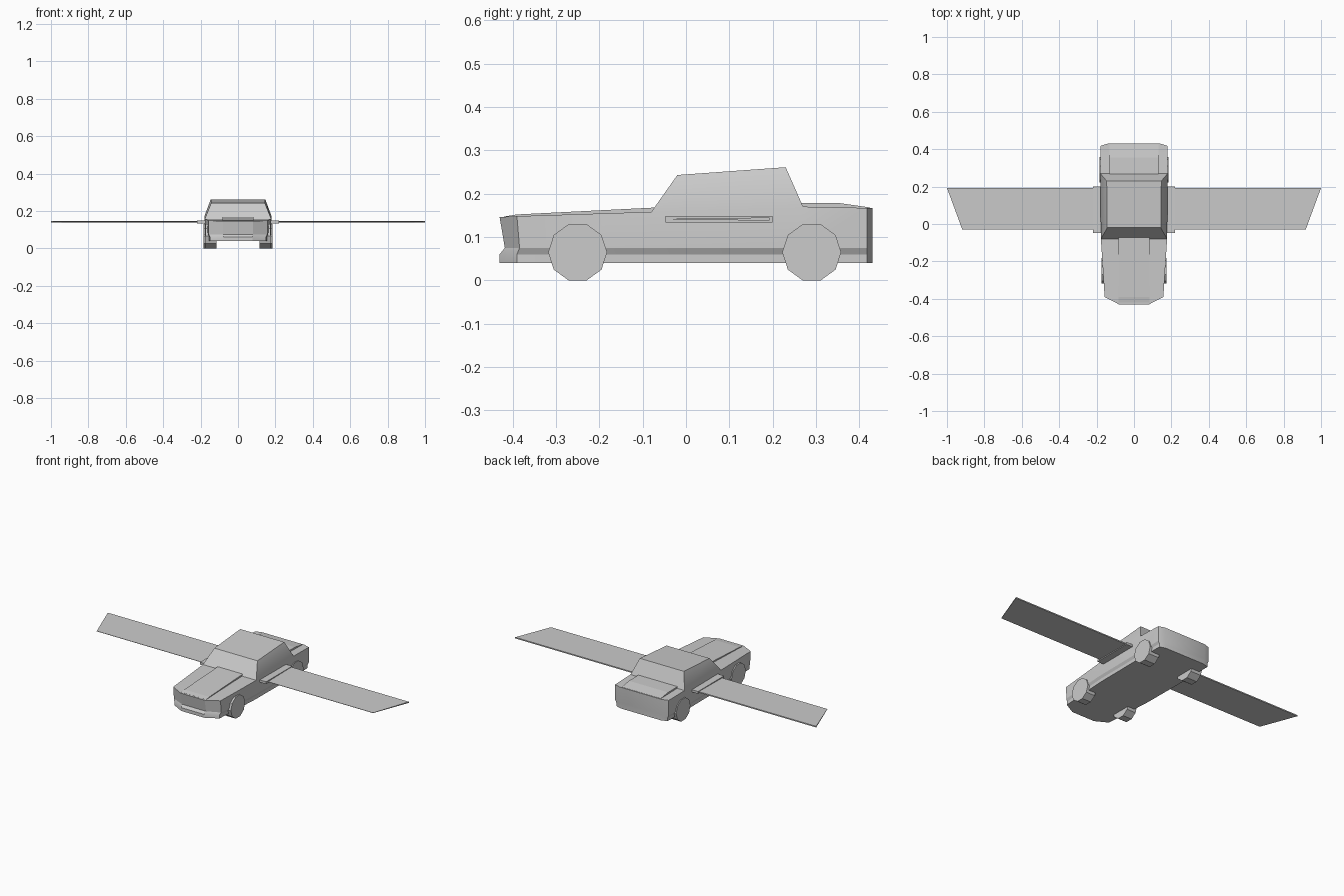
import bpy, bmesh, math

if "Cube" in bpy.data.objects:
    bpy.data.objects.remove(bpy.data.objects["Cube"])


def make_mesh(name, verts, faces, smooth=False):
    bm = bmesh.new()
    vs = [bm.verts.new(v) for v in verts]
    for f in faces:
        bm.faces.new([vs[i] for i in f])
    bmesh.ops.recalc_face_normals(bm, faces=bm.faces[:])
    me = bpy.data.meshes.new(name)
    bm.to_mesh(me)
    bm.free()
    ob = bpy.data.objects.new(name, me)
    bpy.context.collection.objects.link(ob)
    if smooth:
        bpy.context.view_layer.objects.active = ob
        ob.select_set(True)
        bpy.ops.object.shade_smooth_by_angle(angle=math.radians(25))
        ob.select_set(False)
    return ob


def prism_x(name, x0, x1, profile):
    """Extrude a (y, z) profile between two x positions."""
    n = len(profile)
    verts = [(x, y, z) for x in (x0, x1) for y, z in profile]
    faces = [list(range(n)), list(range(n, 2 * n))]
    faces += [(i, (i + 1) % n, n + (i + 1) % n, n + i) for i in range(n)]
    return make_mesh(name, verts, faces)


# Body: plan outlines stacked by height, closed by deck strips and the cabin
STATIONS = [(0.08, -0.43), (0.157, -0.39), (0.177, -0.08),
            (0.18, 0.27), (0.178, 0.418), (0.14, 0.43)]
BELT = [0.146, 0.148, 0.158, 0.17, 0.167, 0.167]
LEVELS = [(0.04, 0, 0.955), (0.06, 0, 0.955), (0.075, 0.012, 1.0), (None, 0, 1.0)]
N = len(STATIONS)
R = 2 * N
verts, faces = [], []
for z, setback, scale in LEVELS:
    half = []
    for i, (x, y) in enumerate(STATIONS):
        shift = setback * (1 if i == 0 else 0.5) if i < 2 else 0
        half.append((x * scale, y + shift, BELT[i] if z is None else z))
    verts += half + [(-x, y, h) for x, y, h in reversed(half)]
for k in range(len(LEVELS) - 1):
    a, b = k * R, (k + 1) * R
    faces += [(a + i, a + (i + 1) % R, b + (i + 1) % R, b + i) for i in range(R)]
top = (len(LEVELS) - 1) * R
for i in range(N - 1):
    faces.append((i, i + 1, R - 2 - i, R - 1 - i))
    if i != 2:
        faces.append((top + i, top + i + 1, top + R - 2 - i, top + R - 1 - i))
base = [top + 2, top + 3, top + R - 4, top + R - 3]
roof = [len(verts) + i for i in range(4)]
verts += [(0.143, -0.02, 0.243), (0.146, 0.23, 0.261),
          (-0.146, 0.23, 0.261), (-0.143, -0.02, 0.243)]
faces.append(roof)
faces += [(base[i], base[(i + 1) % 4], roof[(i + 1) % 4], roof[i]) for i in range(4)]
make_mesh("car_body", verts, faces, smooth=True)

# Raised hood and trunk panels
prism_x("hood_panel", -0.083, 0.083,
        [(-0.42, 0.14), (-0.42, 0.147), (-0.39, 0.152), (-0.07, 0.168), (-0.07, 0.14)])
prism_x("trunk_panel", -0.13, 0.13,
        [(0.24, 0.15), (0.24, 0.179), (0.355, 0.178), (0.425, 0.168), (0.425, 0.15)])

for side, s in (("right", 1), ("left", -1)):
    # Wheels
    for end, y, outer in (("front", -0.25, 0.175), ("rear", 0.29, 0.185)):
        bpy.ops.mesh.primitive_cylinder_add(
            vertices=10, radius=0.068, depth=outer - 0.115,
            location=(s * (outer + 0.115) / 2, y, 0.0647),
            rotation=(0, math.pi / 2, 0))
        bpy.context.object.name = f"{end}_{side}_wheel"

    # Wing mount
    prism_x(f"{side}_wing_mount", s * 0.15, s * 0.22,
            [(-0.047, 0.134), (0.2, 0.134), (0.2, 0.148), (-0.047, 0.148)])

    # Wing, thin at the leading edge with a swept tip
    wing = prism_x(f"{side}_wing", s * 0.17, s * 1.0,
                   [(-0.03, 0.14), (0.193, 0.138), (0.193, 0.145), (-0.03, 0.142)])
    for v in wing.data.vertices:
        if abs(v.co.x) > 0.9 and v.co.y < 0:
            v.co.x = s * 0.918
